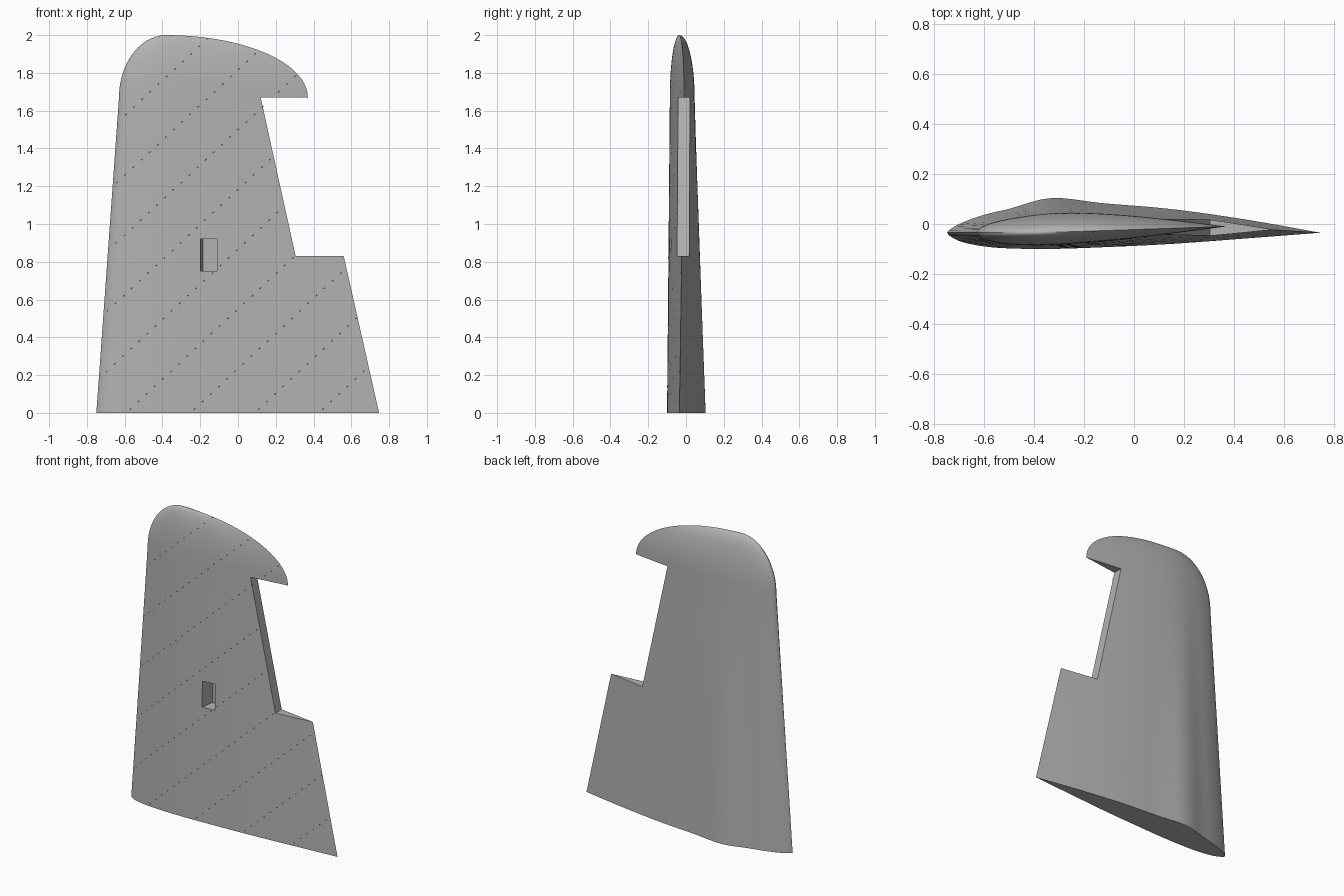
import bpy, bmesh
from math import sin, cos, radians, pi
from mathutils import Vector

if "Cube" in bpy.data.objects:
    bpy.data.objects.remove(bpy.data.objects["Cube"])


def material(name, rgb):
    m = bpy.data.materials.new(name)
    m.use_nodes = True
    m.diffuse_color = (*rgb, 1)
    m.node_tree.nodes["Principled BSDF"].inputs["Base Color"].default_value = (*rgb, 1)
    return m


grey = material("plain grey", (0.45, 0.45, 0.45))
dark = material("dark grey", (0.06, 0.06, 0.06))

# Aerofoil sections: y of both skins at fractions of the chord
CHORD = [0, .01, .04, .1, .17, .28, .42, .6, .8, 1]
ROOT_UP = [-.035, -.02, .005, .037, .062, .104, .083, .06, .018, -.035]
ROOT_LOW = [-.035, -.05, -.072, -.09, -.098, -.1, -.093, -.08, -.058, -.035]
TIP_UP = [-.035, -.018, -.002, .015, .028, .042, .045, .035, .015, -.01]
TIP_LOW = [-.035, -.05, -.065, -.078, -.084, -.085, -.076, -.06, -.036, -.01]
TIP_Z, TOP_Z, MID_Y = 1.67, 2.0, -.035


def smooth_curve(pts, steps=4):
    """Catmull-Rom curve through the points."""
    out = []
    for i in range(len(pts) - 1):
        a, b, c, d = (pts[min(max(i + k, 0), len(pts) - 1)] for k in (-1, 0, 1, 2))
        for s in range(steps):
            t = s / steps
            out.append(b + (c - a) * t / 2 + (2 * a - 5 * b + 4 * c - d) * t * t / 2
                       + (3 * b - a - 3 * c + d) * t ** 3 / 2)
    return out + [pts[-1]]


def section(up, low):
    """Closed loop: upper skin to trailing edge, lower skin back."""
    top = smooth_curve([Vector(p) for p in zip(CHORD, up)])
    bottom = smooth_curve([Vector(p) for p in zip(CHORD, low)])
    return top + bottom[-2:0:-1]


def new_object(name, bm, mat):
    bmesh.ops.recalc_face_normals(bm, faces=bm.faces)
    mesh = bpy.data.meshes.new(name)
    bm.to_mesh(mesh)
    bm.free()
    mesh.materials.append(mat)
    obj = bpy.data.objects.new(name, mesh)
    bpy.context.collection.objects.link(obj)
    return obj


def prism(name, front, back):
    """Solid between two outlines of the same length."""
    bm = bmesh.new()
    a = [bm.verts.new(p) for p in front]
    b = [bm.verts.new(p) for p in back]
    bm.faces.new(a)
    bm.faces.new(b)
    for i in range(len(a)):
        j = (i + 1) % len(a)
        bm.faces.new((a[i], a[j], b[j], b[i]))
    return new_object(name, bm, grey)


# Wing: tapered panel with a rounded tip
root, tip = section(ROOT_UP, ROOT_LOW), section(TIP_UP, TIP_LOW)
rings = []
for i in range(9):
    t = i / 8
    lead, trail = -.75 + .12 * t, .747 - .377 * t
    rings.append([(lead + (trail - lead) * p.x, p.y, TIP_Z * t)
                  for p in (r.lerp(q, t) for r, q in zip(root, tip))])
for i in range(1, 21):
    a = i / 20 * radians(89)
    c = cos(a)
    lead, trail = -.38 - .25 * c, -.38 + .75 * c
    rings.append([(lead + (trail - lead) * p.x, MID_Y + (p.y - MID_Y) * c,
                   TIP_Z + (TOP_Z - TIP_Z) * sin(a)) for p in tip])
bm = bmesh.new()
loops = [[bm.verts.new(p) for p in ring] for ring in rings]
for lo, hi in zip(loops, loops[1:]):
    for i in range(len(lo)):
        j = (i + 1) % len(lo)
        bm.faces.new((lo[i], lo[j], hi[j], hi[i]))
bm.faces.new(loops[0])
bm.faces.new(loops[-1])
wing = new_object("wing", bm, grey)

# Cutters: control surface gap and servo pocket
gap = [(.305, .83), (.9, .83), (.9, 1.67), (.12, 1.67)]
gap_cutter = prism("gap_cutter", [(x, -.3, z) for x, z in gap], [(x, .3, z) for x, z in gap])
pocket_cutter = prism("pocket_cutter",
                      [(x, -.15, z) for x, z in ((-.21, .75), (-.11, .75), (-.11, .92), (-.21, .92))],
                      [(x, 0, z) for x, z in ((-.185, .75), (-.11, .75), (-.11, .92), (-.185, .92))])
for cutter in (gap_cutter, pocket_cutter):
    cutter.hide_render = True
    mod = wing.modifiers.new(cutter.name, 'BOOLEAN')
    mod.operation, mod.solver, mod.object = 'DIFFERENCE', 'EXACT', cutter
graph = bpy.context.evaluated_depsgraph_get()
cut_mesh = bpy.data.meshes.new_from_object(wing.evaluated_get(graph))
wing.modifiers.clear()
wing.data = cut_mesh
for cutter in (gap_cutter, pocket_cutter):
    bpy.data.objects.remove(cutter)

bpy.ops.object.select_all(action='DESELECT')
wing.select_set(True)
bpy.context.view_layer.objects.active = wing
bpy.ops.object.shade_smooth_by_angle(angle=pi / 6)
bpy.context.view_layer.update()

# Rows of tiny slits running diagonally over the front skin
bm = bmesh.new()
along, across = Vector((.0045, 0, .0042)), Vector((-.002, 0, .002))
for row in range(-5, 4):
    for n in range(60):
        x = -.57 + .34 * row + .043 * n
        z = .02 + .04 * n
        hit, point, normal, _ = wing.ray_cast(Vector((x, -1, z)), Vector((0, 1, 0)))
        in_pocket = -.22 < x < -.1 and .74 < z < .93
        if not hit or in_pocket or normal.y > -.5:
            continue
        corners = []
        for d in (-along - across, along - across, along + across, across - along):
            # Keep each slit lying on the skin
            d = d - normal * d.dot(normal) + normal * .001
            corners.append(bm.verts.new(point + d))
        bm.faces.new(corners)
slits = new_object("skin_slits", bm, dark)
